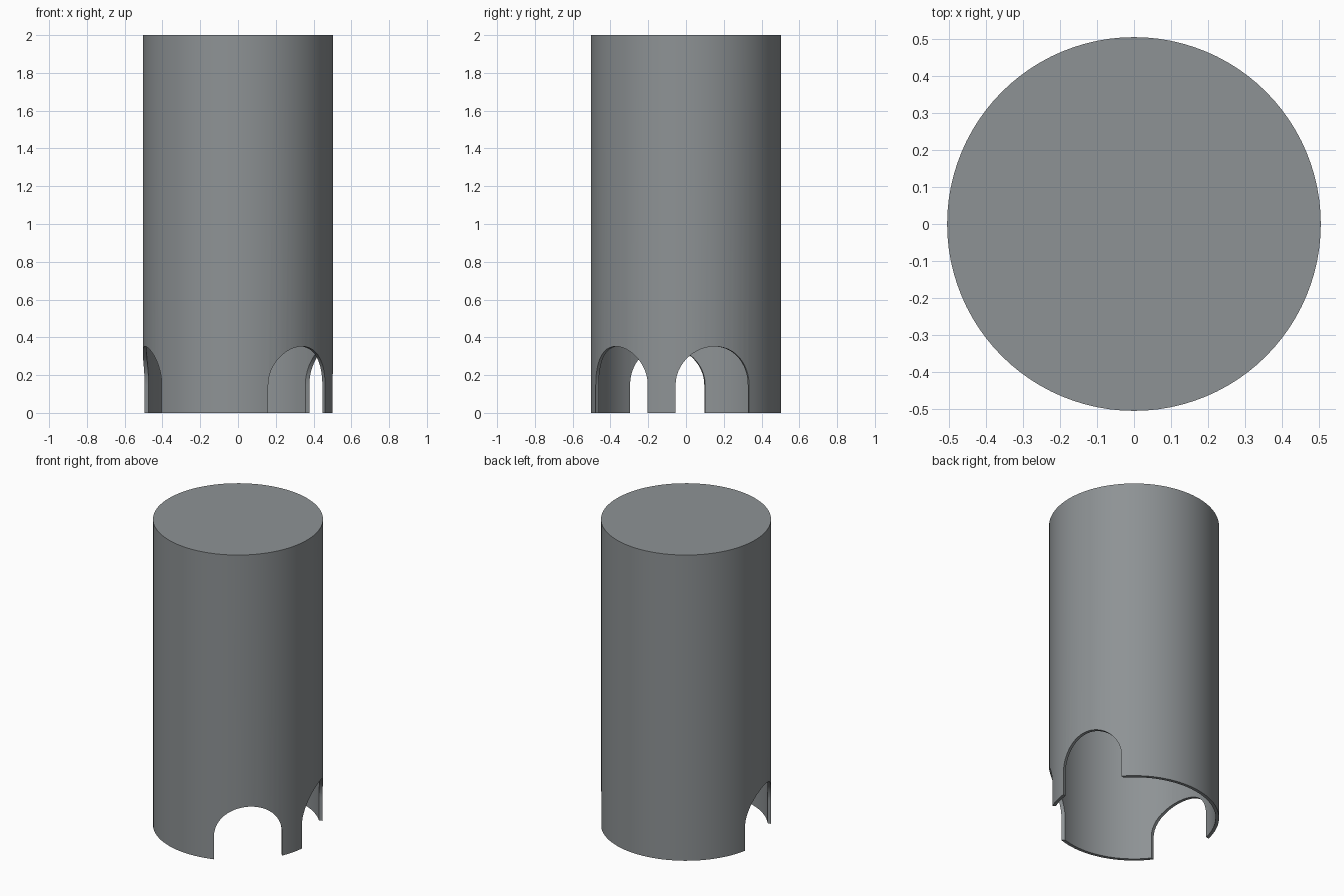
import bpy, bmesh, math
from mathutils import Matrix

if "Cube" in bpy.data.objects:
    bpy.data.objects.remove(bpy.data.objects["Cube"])

R, WALL, H = 0.504, 0.02, 2.0
HALF, SPRING = 0.204, 0.148          # arch half width and straight height
ARCH_ANGLES = (-47.6, 17.6, 192.8)   # directions of the openings, degrees


def to_object(bm, name):
    bmesh.ops.recalc_face_normals(bm, faces=bm.faces)
    mesh = bpy.data.meshes.new(name)
    bm.to_mesh(mesh)
    bm.free()
    ob = bpy.data.objects.new(name, mesh)
    bpy.context.collection.objects.link(ob)
    return ob


# Hollow cup, closed at the top and open at the bottom
bm = bmesh.new()
r = R - WALL
profile = [(0, H), (R, H), (R, 0), (r, 0), (r, H - WALL), (0, H - WALL)]
verts = [bm.verts.new((x, 0, z)) for x, z in profile]
edges = [bm.edges.new(pair) for pair in zip(verts, verts[1:])]
bmesh.ops.spin(bm, geom=verts + edges, cent=(0, 0, 0), axis=(0, 0, 1),
               angle=2 * math.pi, steps=96, use_duplicate=False)
bmesh.ops.remove_doubles(bm, verts=bm.verts, dist=1e-5)
shell = to_object(bm, "cylinder_shell")

# Round-topped cutters through the wall
bm = bmesh.new()
arch = [(-HALF, -0.1)]
for i in range(25):
    a = math.pi * (1 - i / 24)
    arch.append((HALF * math.cos(a), SPRING + HALF * math.sin(a)))
arch.append((HALF, -0.1))
for angle in ARCH_ANGLES:
    turn = Matrix.Rotation(math.radians(angle), 4, 'Z')
    face = bm.faces.new([bm.verts.new(turn @ Matrix.Translation((0.41, y, z)).translation)
                         for y, z in arch])
    new = bmesh.ops.extrude_face_region(bm, geom=[face], use_keep_orig=True)
    moved = [g for g in new["geom"] if isinstance(g, bmesh.types.BMVert)]
    bmesh.ops.translate(bm, verts=moved, vec=turn.to_3x3() @ Matrix.Translation((0.3, 0, 0)).translation)
cutter = to_object(bm, "arch_cutter")
cutter.hide_render = True

# Cut the openings, then smooth the round wall
bpy.context.view_layer.objects.active = shell
shell.select_set(True)
cut = shell.modifiers.new("arches", 'BOOLEAN')
cut.operation, cut.solver, cut.object = 'DIFFERENCE', 'EXACT', cutter
bpy.ops.object.modifier_apply(modifier=cut.name)
bpy.data.objects.remove(cutter)
bpy.ops.object.shade_smooth_by_angle(angle=math.radians(30))

grey = bpy.data.materials.new("steel grey")
grey.diffuse_color = (0.27, 0.29, 0.30, 1)
grey.use_nodes = True
grey.node_tree.nodes["Principled BSDF"].inputs["Base Color"].default_value = grey.diffuse_color
shell.data.materials.clear()
shell.data.materials.append(grey)
